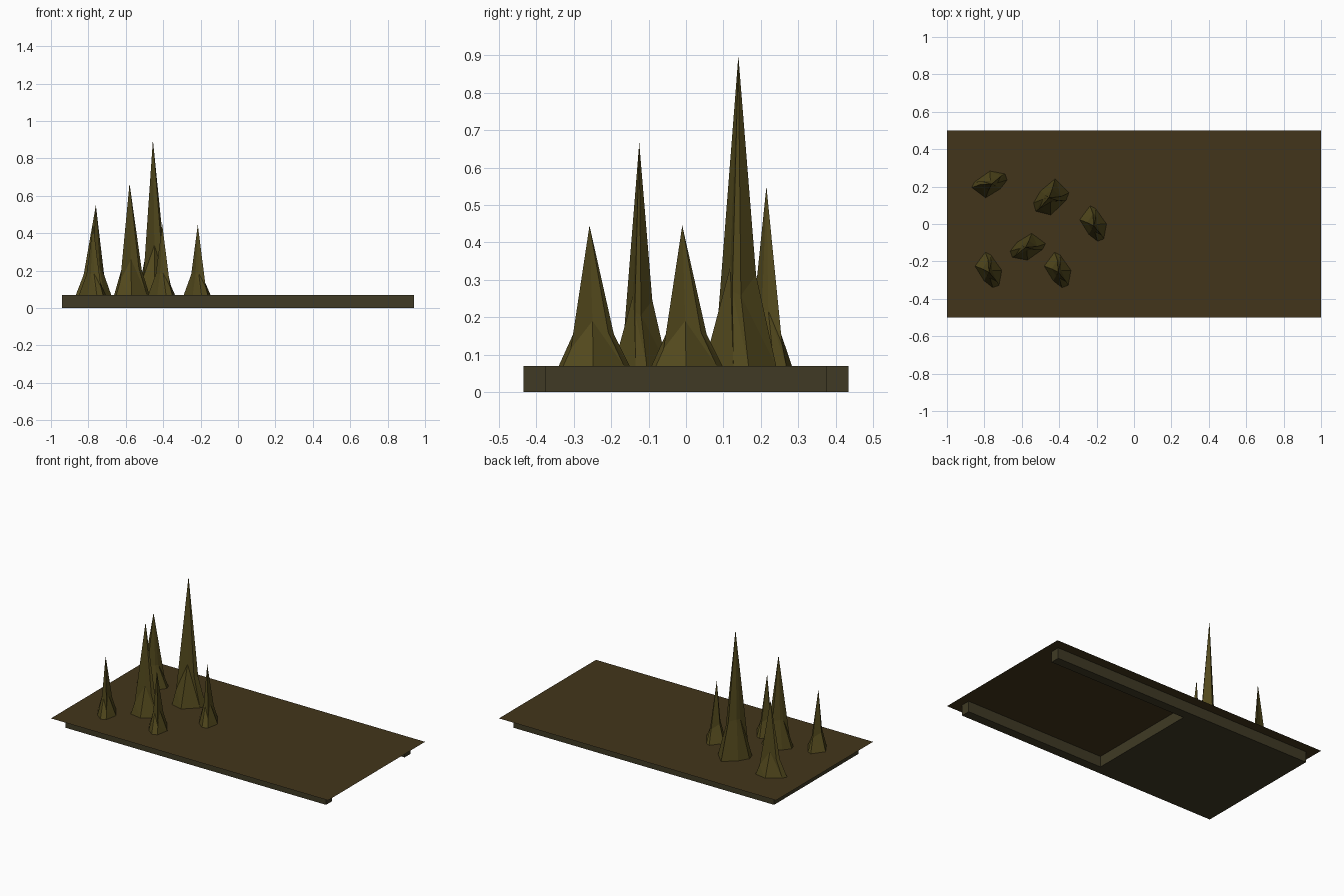
import bpy, bmesh
from mathutils import Matrix, Vector
from math import radians

if "Cube" in bpy.data.objects:
    bpy.data.objects.remove(bpy.data.objects["Cube"])


def material(name, rgb):
    m = bpy.data.materials.new(name)
    m.diffuse_color = (*rgb, 1)
    m.use_nodes = True
    m.node_tree.nodes["Principled BSDF"].inputs["Base Color"].default_value = m.diffuse_color
    return m


def finish(name, bm, mat, loc=(0, 0, 0)):
    me = bpy.data.meshes.new(name)
    bm.to_mesh(me)
    bm.free()
    me.materials.append(mat)
    ob = bpy.data.objects.new(name, me)
    ob.location = loc
    bpy.context.collection.objects.link(ob)
    return ob


TOP = 0.07
plate_mat = material("plate_brown", (0.055, 0.036, 0.011))
base_mat = material("base_brown", (0.05, 0.042, 0.018))
spike_mat = material("spike_olive", (0.085, 0.066, 0.012))

# Ground plate: a single flat sheet
bm = bmesh.new()
bm.faces.new([bm.verts.new((x, y, TOP)) for x, y in
              ((-1, -.5), (1, -.5), (1, .5), (-1, .5))])
finish("ground_plate", bm, plate_mat)

# U-shaped base under the plate (the plate closes its top)
outline = [(-.94, -.435), (.94, -.435), (.94, -.375), (-.06, -.375),
           (-.06, .375), (.94, .375), (.94, .435), (-.94, .435)]
bm = bmesh.new()
low = [bm.verts.new((x, y, 0)) for x, y in outline]
high = [bm.verts.new((x, y, TOP)) for x, y in outline]
bm.faces.new(low[::-1])
for i in range(len(low)):
    j = (i + 1) % len(low)
    bm.faces.new((low[i], low[j], high[j], high[i]))
finish("u_base", bm, base_mat)

# Spike: irregular foot ring, uneven shoulder ring, tip (around the tip axis)
foot = [(-.02, .107), (.01, .092), (.068, .01), (.053, -.07),
        (.02, -.082), (-.027, -.045), (-.075, .033)]
shoulder = [(-.005, .065, .085), (.012, .05, .09), (.016, .008, .12),
            (.042, -.05, .045), (.005, -.03, .115), (-.012, -.02, .115),
            (-.035, .018, .11)]


def spike(name, x, y, turn=0, scale=(1, 1, 1)):
    bm = bmesh.new()
    a = [bm.verts.new((px, py, 0)) for px, py in foot]
    b = [bm.verts.new(p) for p in shoulder]
    tip = bm.verts.new((0, 0, .375))
    for i in range(len(a)):
        j = (i + 1) % len(a)
        bm.faces.new((a[i], a[j], b[j]))
        bm.faces.new((a[i], b[j], b[i]))
        bm.faces.new((b[i], b[j], tip))
    bmesh.ops.recalc_face_normals(bm, faces=bm.faces)
    bm.transform(Matrix.Rotation(radians(turn), 4, 'Z')
                 @ Matrix.Diagonal(Vector((*scale, 1))))
    finish(name, bm, spike_mat, (x, y, TOP))


# Three small spikes of one size, three stretched and turned
for i, (x, y) in enumerate([(-.215, -.01), (-.775, -.258), (-.405, -.258)]):
    spike(f"small_spike_{i + 1}", x, y)
spike("back_left_spike", -.76, .215, 90, (1, 1, 1.28))
spike("middle_spike", -.58, -.125, -90, (1, 1, 1.59))
spike("tall_spike", -.455, .14, -90, (1.35, 1, 2.21))
